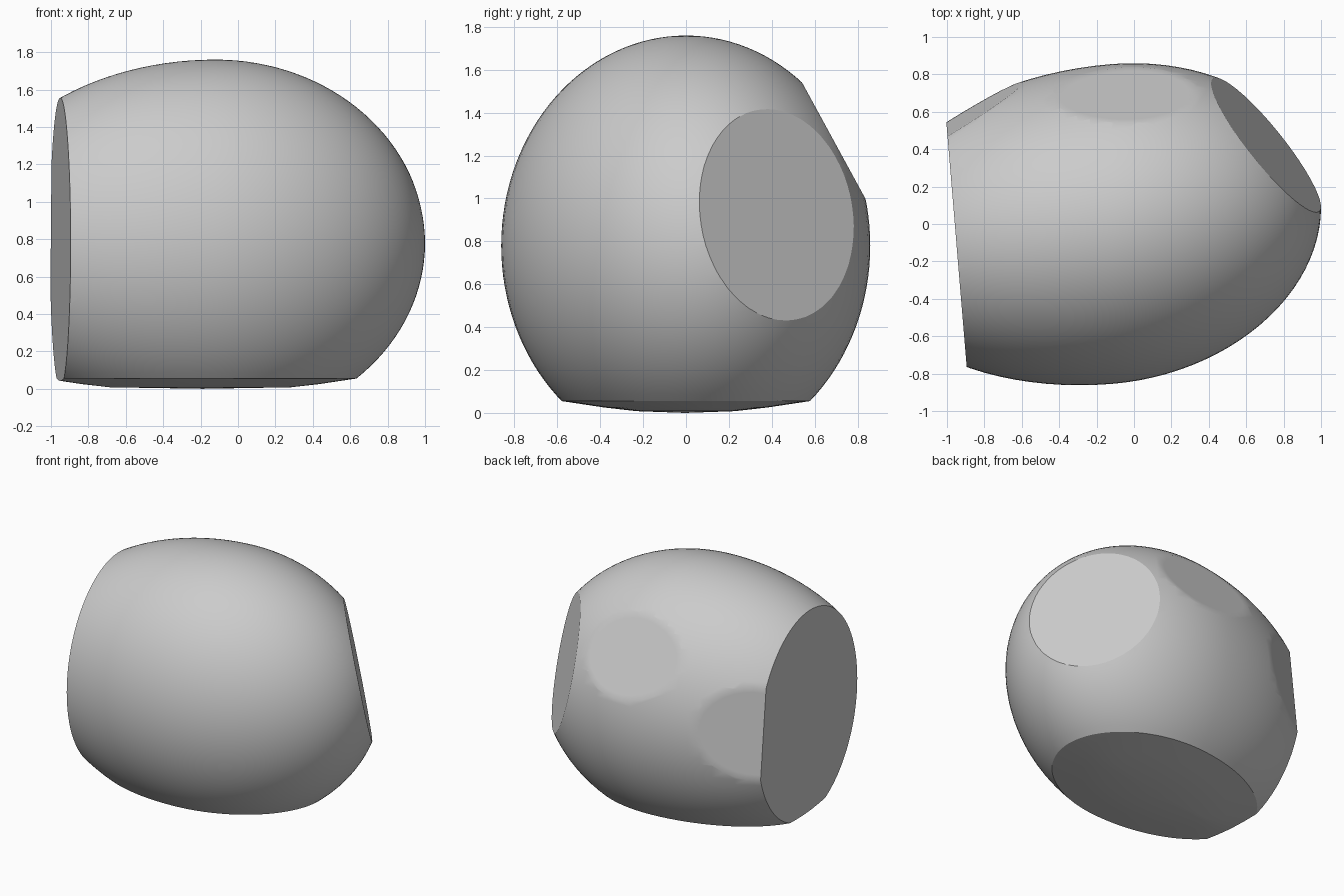
import bpy, bmesh, math
from mathutils import Vector

cube = bpy.data.objects.get("Cube")
if cube:
    bpy.data.objects.remove(cube, do_unlink=True)

# Single stone grey
grey = bpy.data.materials.new("stone_grey")
grey.use_nodes = True
colour = (0.6, 0.6, 0.6, 1)
grey.diffuse_color = colour
grey.node_tree.nodes["Principled BSDF"].inputs["Base Color"].default_value = colour

bm = bmesh.new()


def cut_flat(point, normal, inset):
    """Slice off everything beyond a plane, cap it, and return the inner cap face."""
    geom = bm.verts[:] + bm.edges[:] + bm.faces[:]
    cut = bmesh.ops.bisect_plane(bm, geom=geom, plane_co=point, plane_no=Vector(normal).normalized(),
                                 clear_outer=True, dist=1e-5)
    rim = [e for e in cut["geom_cut"] if isinstance(e, bmesh.types.BMEdge)]
    cap = bmesh.ops.edgeloop_fill(bm, edges=rim)["faces"]
    bmesh.ops.recalc_face_normals(bm, faces=bm.faces[:])
    bmesh.ops.inset_region(bm, faces=cap, thickness=inset, use_even_offset=False)
    return cap[0]


# Rounded lump: egg shape, longer towards -x, slightly sheared
bmesh.ops.create_uvsphere(bm, u_segments=96, v_segments=64, radius=1)
for v in bm.verts:
    x = v.co.x * (1.12 if v.co.x > 0 else 1.36)
    v.co = (x - 0.12, v.co.y * 0.855 + 0.08 * x, v.co.z * 0.98 + 0.78)

# Gently domed base
base = cut_flat((0, 0, 0.055), (0, 0, -1), 0.2)
for v in base.verts:
    v.co.z = 0.025
base = bmesh.ops.inset_region(bm, faces=[base], thickness=0.15, use_even_offset=False) and base
for v in base.verts:
    v.co.z = 0.008
hub = bmesh.ops.poke(bm, faces=[base])["verts"][0]
hub.co.z = 0

# Worn flats around the back, then the large end face
cut_flat((-0.1, 0.64, 1.36), (0, 0.88, 0.48), 0.04)
cut_flat((0.645, 0.507, 0.9), (0.786, 0.618, 0.19), 0.03)
cut_flat((-0.506, 0.812, 0.89), (-0.53, 0.85, 0.1), 0.04)
cut_flat((-0.958, 0, 0.8), (-1, -0.083, 0), 0.03)

bmesh.ops.recalc_face_normals(bm, faces=bm.faces[:])
mesh = bpy.data.meshes.new("rounded_boulder")
bm.to_mesh(mesh)
bm.free()
mesh.materials.append(grey)
boulder = bpy.data.objects.new("rounded_boulder", mesh)
bpy.context.collection.objects.link(boulder)

bpy.ops.object.select_all(action='DESELECT')
boulder.select_set(True)
bpy.context.view_layer.objects.active = boulder
bpy.ops.object.shade_smooth_by_angle(angle=math.radians(24))
